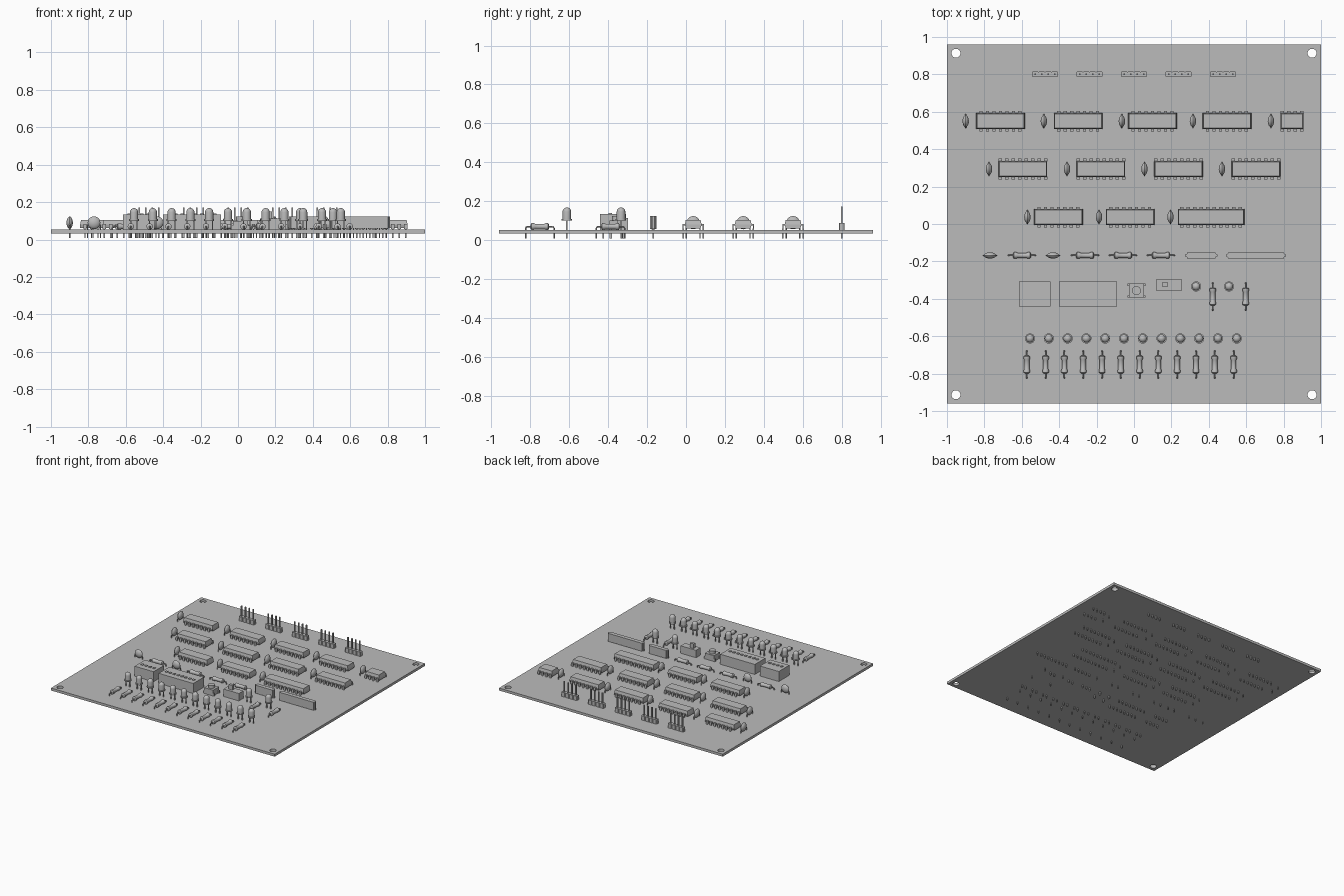
import bpy, bmesh, math
from mathutils import Matrix, Vector

cube = bpy.data.objects.get("Cube")
if cube:
    bpy.data.objects.remove(cube, do_unlink=True)

grey = bpy.data.materials.new("grey")
grey.use_nodes = True
grey.diffuse_color = (0.5, 0.5, 0.5, 1)
grey.node_tree.nodes["Principled BSDF"].inputs["Base Color"].default_value = (0.5, 0.5, 0.5, 1)

TOP = 0.053      # upper face of the board
UNDER = 0.033    # lower face of the board
PITCH = 0.0347   # pin spacing
ROW = 0.052      # half the distance between two pin rows
WIRE = 0.0035    # lead radius


def box(bm, x0, x1, y0, y1, z0, z1, taper=0.0):
    """Box from its limits; taper draws the top in along y and x."""
    vs = bmesh.ops.create_cube(bm, size=1)["verts"]
    cx, cy = (x0 + x1) / 2, (y0 + y1) / 2
    for v in vs:
        t = taper if v.co.z > 0 else 0
        v.co = Vector((cx + v.co.x * (x1 - x0 - 2 * t), cy + v.co.y * (y1 - y0 - 2 * t),
                       z1 if v.co.z > 0 else z0))
    return vs


def post(bm, x, y, z0, z1, half=WIRE):
    return box(bm, x - half, x + half, y - half, y + half, z0, z1)


def wire(bm, points, radius=WIRE):
    """Round lead that follows a list of points."""
    for a, b in zip(points, points[1:]):
        a, b = Vector(a), Vector(b)
        d = b - a
        m = Matrix.Translation((a + b) / 2) @ d.to_track_quat("Z", "Y").to_matrix().to_4x4()
        bmesh.ops.create_cone(bm, cap_ends=True, segments=8, radius1=radius, radius2=radius,
                              depth=d.length, matrix=m)


def lathe(bm, profile, matrix, segments=20):
    """Turn (radius, height) points about the local z axis."""
    vs = [bm.verts.new((r, 0, h)) for r, h in profile]
    es = [bm.edges.new(p) for p in zip(vs, vs[1:])]
    bmesh.ops.spin(bm, geom=vs + es, cent=(0, 0, 0), axis=(0, 0, 1),
                   angle=math.tau, steps=segments)
    new = [v for v in bm.verts if v.index == -1 or v not in old_verts(bm)]
    bmesh.ops.transform(bm, matrix=matrix, verts=new)


def old_verts(bm):
    return ()


def part(name, build, smooth=False):
    """Mesh built once, then shared by every copy of the part."""
    bm = bmesh.new()
    build(bm)
    bmesh.ops.remove_doubles(bm, verts=bm.verts, dist=1e-5)
    bmesh.ops.recalc_face_normals(bm, faces=bm.faces)
    mesh = bpy.data.meshes.new(name)
    bm.to_mesh(mesh)
    bm.free()
    mesh.materials.append(grey)
    if smooth:
        mesh.shade_smooth()
        mesh.set_sharp_from_angle(angle=math.radians(35))
    return mesh


def place(mesh, x, y, turn=0):
    ob = bpy.data.objects.new(mesh.name, mesh)
    ob.location = (x, y, 0)
    ob.rotation_euler.z = math.radians(turn)
    bpy.context.scene.collection.objects.link(ob)
    return ob


def pin_xs(n):
    return [(i - (n - 1) / 2) * PITCH for i in range(n)]


# Board with four corner holes
def build_board(bm):
    box(bm, -1, 1, -0.96, 0.96, UNDER, TOP)


def build_drill(bm):
    for x in (-0.952, 0.952):
        for y in (-0.913, 0.913):
            bmesh.ops.create_cone(bm, cap_ends=True, segments=24, radius1=0.024, radius2=0.024,
                                  depth=0.2, matrix=Matrix.Translation((x, y, TOP)))


board = place(part("board", build_board), 0, 0)
drill = place(part("hole_cutter", build_drill), 0, 0)
drill.hide_render = True
drill.hide_set(True)
cut = board.modifiers.new("holes", "BOOLEAN")
cut.object = drill
cut.solver = "EXACT"


# Chip with two rows of bent pins
def chip(n, length):
    def build(bm):
        h = length / 2
        box(bm, -h, h, -0.043, 0.043, 0.08, 0.104, taper=0.005)
        low = box(bm, -h, h, -0.043, 0.043, 0.061, 0.08)
        for v in low:
            if v.co.z < 0.07:
                v.co.y *= 0.88
        for x in pin_xs(n):
            for s in (-1, 1):
                ys = sorted((s * 0.04, s * (ROW + 0.003)))
                box(bm, x - 0.009, x + 0.009, *ys, 0.076, 0.082)
                ys = sorted((s * (ROW - 0.003), s * (ROW + 0.003)))
                box(bm, x - 0.009, x + 0.009, *ys, 0.056, 0.08)
                post(bm, x, s * ROW, 0.008, 0.06)
    return part("chip", build)


chip8, chip14, chip16, chip20 = chip(4, 0.123), chip(7, 0.26), chip(8, 0.26), chip(10, 0.356)


# Lens-shaped disc capacitor, its flat axis along y
def build_capacitor(bm):
    steps = [math.pi * i / 12 for i in range(13)]
    profile = [(0.034 * math.sin(a), 0.017 * math.cos(a) * abs(math.cos(a)) ** 0.3) for a in steps]
    lathe(bm, profile, Matrix.Translation((0, 0, 0.09)) @ Matrix.Rotation(math.pi / 2, 4, "X"))
    for s in (-1, 1):
        wire(bm, [(s * 0.026, 0, 0.085), (s * 0.035, 0, 0.075), (s * 0.035, 0, 0.008)])


capacitor = part("disc_capacitor", build_capacitor, True)


# Resistor with a waisted body along x
def build_resistor(bm):
    half = [(0, 0.047), (0.011, 0.047), (0.017, 0.043), (0.017, 0.03), (0.014, 0.024)]
    profile = half + [(r, -h) for r, h in reversed(half)]
    lathe(bm, profile, Matrix.Translation((0, 0, 0.07)) @ Matrix.Rotation(math.pi / 2, 4, "Y"), 16)
    for s in (-1, 1):
        wire(bm, [(s * 0.045, 0, 0.07), (s * 0.066, 0, 0.07), (s * 0.073, 0, 0.063),
                  (s * 0.073, 0, 0.008)], 0.004)


resistor = part("resistor", build_resistor, True)


# Lamp with a domed top and a flange on two legs
def build_lamp(bm):
    dome = [(0.022 * math.cos(a), 0.146 + 0.022 * math.sin(a))
            for a in [math.pi / 2 * i / 6 for i in range(7)]]
    lathe(bm, [(0, 0.1), (0.027, 0.1), (0.027, 0.109), (0.022, 0.109)] + dome, Matrix())
    for s in (-1, 1):
        post(bm, s * PITCH / 2, 0, 0.008, 0.102)


lamp = part("lamp", build_lamp, True)


# Four-pin header
def build_header(bm):
    for x in pin_xs(4):
        vs = box(bm, x - PITCH / 2, x + PITCH / 2, -0.015, 0.015, TOP, 0.088)
        edges = {e for v in vs for e in v.link_edges
                 if abs(e.verts[0].co.z - e.verts[1].co.z) > 0.01}
        bmesh.ops.bevel(bm, geom=list(edges), offset=0.004, segments=1, affect="EDGES")
        post(bm, x, 0, 0.008, 0.172, 0.0045)


header = part("pin_header", build_header)


# Flat resistor network with rounded ends
def network(n, length):
    def build(bm):
        vs = box(bm, -length / 2, length / 2, -0.016, 0.016, 0.058, 0.123)
        edges = {e for v in vs for e in v.link_edges
                 if abs(e.verts[0].co.z - e.verts[1].co.z) > 0.01}
        bmesh.ops.bevel(bm, geom=list(edges), offset=0.01, segments=3, affect="EDGES")
        for x in pin_xs(n):
            post(bm, x, 0, 0.008, 0.06)
    return part("resistor_network", build)


# Switch bank with a row of recessed sliders
def switch_bank(n, length):
    def build(bm):
        box(bm, -length / 2, length / 2, -0.067, 0.067, TOP, 0.134)
        for x in pin_xs(n):
            box(bm, x - 0.009, x + 0.009, -0.024, -0.005, 0.12, 0.139)
            for s in (-1, 1):
                post(bm, x, s * ROW, 0.008, 0.06)
    return part("switch_bank", build)


# Push button
def build_button(bm):
    box(bm, -0.04, 0.04, -0.037, 0.037, TOP, 0.1)
    bmesh.ops.create_cone(bm, cap_ends=True, segments=24, radius1=0.024, radius2=0.024,
                          depth=0.03, matrix=Matrix.Translation((0, 0, 0.108)))
    for x in (-0.044, 0.044):
        for y in (-0.031, 0.031):
            box(bm, x - 0.004, x + 0.004, y - 0.006, y + 0.006, 0.008, 0.075)


# Slide switch
def build_slide(bm):
    box(bm, -0.069, 0.069, -0.029, 0.029, TOP, 0.113)
    box(bm, -0.036, -0.004, -0.008, 0.014, 0.11, 0.15)
    for x in pin_xs(3):
        post(bm, x, 0, 0.008, 0.06)


# Chip rows, each chip with a capacitor on its right-hand side
rows = [(0.55, [chip14] * 4 + [chip8], [-0.714, -0.299, 0.099, 0.497, 0.845],
         [-0.9, -0.482, -0.065, 0.315, 0.732]),
        (0.294, [chip16] * 4, [-0.594, -0.177, 0.238, 0.652], [-0.775, -0.358, 0.056, 0.47]),
        (0.037, [chip14] * 2 + [chip20], [-0.404, -0.021, 0.412], [-0.57, -0.187, 0.195])]
for y, chips, chip_xs, cap_xs in rows:
    for mesh, x in zip(chips, chip_xs):
        place(mesh, x, y)
    for x in cap_xs:
        place(capacitor, x, y, 90)

# Middle row and the header row
for i in range(5):
    place(header, (i - 2) * 0.238, 0.8)
for x in (-0.77, -0.433):
    place(capacitor, x, -0.168)
for x in (-0.599, -0.262, -0.059, 0.144):
    place(resistor, x, -0.168)
place(network(5, 0.173), 0.36, -0.168)
place(network(9, 0.321), 0.652, -0.168)

# Controls
place(switch_bank(4, 0.168), -0.531, -0.374)
place(switch_bank(8, 0.31), -0.246, -0.374)
place(part("push_button", build_button, True), 0.013, -0.356)
place(part("slide_switch", build_slide), 0.187, -0.326)
for x in (0.332, 0.508):
    place(lamp, x, -0.334)
    place(resistor, x + 0.089, -0.388, 90)

# Front row of lamps and their resistors
for i in range(12):
    x = -0.556 + i * 0.1005
    place(lamp, x, -0.612)
    place(resistor, x - 0.017, -0.751, 90)
